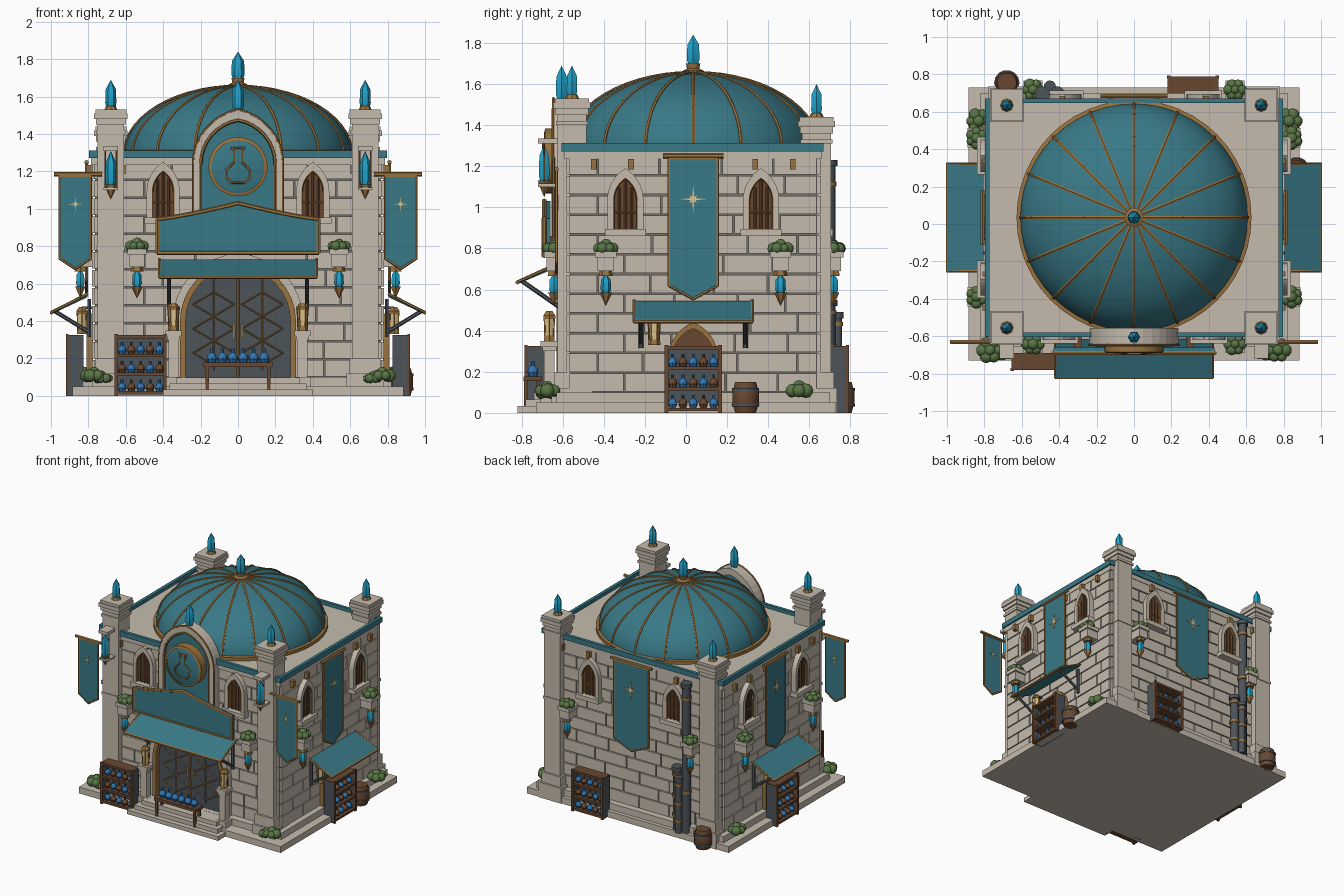
import bpy, bmesh, random
from math import sin, cos, pi, radians, sqrt, atan2
from mathutils import Matrix, Vector

random.seed(4)
if "Cube" in bpy.data.objects:
    bpy.data.objects.remove(bpy.data.objects["Cube"])

COLOURS = {
    "stone": (0.56, 0.50, 0.42), "mortar": (0.17, 0.15, 0.125), "teal": (0.04, 0.19, 0.24),
    "gold": (0.32, 0.17, 0.05), "cream": (0.72, 0.55, 0.26), "wood": (0.14, 0.065, 0.03),
    "iron": (0.075, 0.088, 0.10), "crystal": (0.015, 0.36, 0.58),
    "bottle_blue": (0.03, 0.18, 0.45), "leaf": (0.10, 0.18, 0.06)}
T = Matrix.Translation
WORLD = Matrix()
FRONT = T((0, -0.575, 0))
RIGHT = T((0.775, 0.035, 0)) @ Matrix.Rotation(pi / 2, 4, 'Z')
LEFT = Matrix.Diagonal((-1, 1, 1, 1)) @ RIGHT
BACK = T((0, 0.65, 0)) @ Matrix.Rotation(pi, 4, 'Z')
TURN = Matrix.Rotation(pi / 2, 4, 'Z')
parts = {}


def part(name, mat):
    if (name, mat) not in parts:
        parts[name, mat] = bmesh.new()
    return parts[name, mat]


def box(name, mat, M, x0, x1, y0, y1, z0, z1):
    mid = T(((x0 + x1) / 2, (y0 + y1) / 2, (z0 + z1) / 2))
    size = Matrix.Diagonal((x1 - x0, y1 - y0, z1 - z0, 1))
    bmesh.ops.create_cube(part(name, mat), size=1, matrix=M @ mid @ size)


def prism(name, mat, M, pts, y0, y1):
    bm = part(name, mat)
    a, b = [[bm.verts.new(M @ Vector((x, y, z))) for x, z in pts] for y in (y0, y1)]
    bm.faces.new(a)
    bm.faces.new(b[::-1])
    for i in range(len(pts)):
        bm.faces.new((a[i - 1], a[i], b[i], b[i - 1]))


def lathe(name, mat, M, prof, n=12):
    bm = part(name, mat)
    rings = [[bm.verts.new(M @ Vector((r * cos(2 * pi * i / n), r * sin(2 * pi * i / n), z)))
              for i in range(n if r > 0 else 1)] for r, z in prof]
    for a, b in zip(rings, rings[1:]):
        for i in range(n):
            q = (a[i % len(a)], a[(i + 1) % len(a)], b[(i + 1) % len(b)], b[i % len(b)])
            bm.faces.new(list(dict.fromkeys(q)))


def rod(name, mat, M, pts, r=0.008, n=6, closed=False):
    pts = [M @ Vector(p) for p in pts]
    for a, b in zip(pts, pts[1:] + (pts[:1] if closed else [])):
        d = b - a
        bmesh.ops.create_cone(part(name, mat), cap_ends=True, segments=n, radius1=r, radius2=r,
                              depth=d.length + r * 0.7,
                              matrix=T((a + b) / 2) @ d.to_track_quat('Z', 'Y').to_matrix().to_4x4())


def arch(w, z0, spring, apex, n=8):
    """Pointed arch outline from bottom right, over the apex, to bottom left."""
    h = apex - spring
    c = (h * h - w * w) / (2 * w)
    end = atan2(h, c)
    half = [((w + c) * cos(end * i / n) - c, spring + (w + c) * sin(end * i / n)) for i in range(n + 1)]
    right = [(w, z0)] + half
    return right + [(-x, z) for x, z in right[-2::-1]]


def arch_frame(name, mat, M, outer, inner, y0, y1):
    for i in range(len(outer) - 1):
        prism(name, mat, M, [outer[i], outer[i + 1], inner[i + 1], inner[i]], y0, y1)


def line(pts, y):
    return [(x, y, z) for x, z in pts]


def crystal(M, r, h):
    lathe("crystals", "crystal", M, [(0, 0), (r * 0.7, 0), (r, h * 0.2), (r * 0.9, h * 0.68), (0, h)], 6)


def bush(M, size):
    for i in range(7):
        a = i * 2 * pi / 6
        p = (0, 0, size * 0.6) if i == 6 else (cos(a) * size * 0.65, sin(a) * size * 0.65, size * 0.3)
        s = size * random.uniform(0.45, 0.6)
        bmesh.ops.create_icosphere(part("bushes", "leaf"), subdivisions=2, radius=s, matrix=M @ T(p))


def bottle(M, mat, s=1):
    prof = [(0, 0), (.016, 0), (.023, .016), (.018, .034), (.007, .044), (.007, .062), (0, .062)]
    lathe("bottles", mat, M, [(r * s, z * s) for r, z in prof], 8)


def shelf(M, x, y):
    S = M @ T((x, y, 0))
    box("shelf_back", "iron", S, -.135, .135, -.01, 0, 0, .32)
    for s in (-1, 1):
        box("shelf_sides", "iron", S, s * .13 - .006, s * .13 + .006, -.085, 0, 0, .32)
        box("shelf_posts", "wood", S, s * .13 - .009, s * .13 + .009, -.095, -.08, 0, .33)
    for k in range(4):
        z = .02 + k * .1
        box("shelf_boards", "wood", S, -.135, .135, -.09, 0, z - .012, z + .005)
        for i in range(5 if k < 3 else 0):
            bottle(S @ T((-.1 + i * .05, -.055, z + .005)), "wood" if (i + k) % 2 else "bottle_blue")


def barrel(x, y):
    B = T((x, y, 0))
    lathe("barrels", "wood", B, [(0, 0), (.052, 0), (.066, .05), (.066, .1), (.052, .15), (0, .15)], 14)
    for z in (.03, .105):
        lathe("barrel_hoops", "iron", B, [(.06, z), (.068, z), (.068, z + .015), (.06, z + .015)], 14)


def lantern(M, x, y, z):
    L = M @ T((x, y, z))
    lathe("lantern_glass", "cream", L, [(0, .02), (.02, .02), (.026, .11), (0, .11)], 6)
    for z0, r in ((0, .03), (.11, .034)):
        lathe("lantern_caps", "gold", L, [(0, z0), (r, z0), (r, z0 + .014), (r * .5, z0 + .035), (0, z0 + .035)], 6)
    for i in range(6):
        a = i * pi / 3
        rod("lantern_bars", "gold", L, [(.024 * cos(a), .024 * sin(a), .01), (.028 * cos(a), .028 * sin(a), .115)], .004, 4)


def star(M, x, y0, y1, z, size):
    pts = [(x + sin(i * pi / 8) * r, z + cos(i * pi / 8) * r)
           for i in range(16) for r in [size * (1 if i % 4 == 0 else .42 if i % 4 == 2 else .2)]]
    prism("banner_stars", "cream", M, pts, y0, y1)


def banner(M, x, w, top, bottom, y, point):
    pts = [(x - w, top), (x + w, top), (x + w, bottom + point), (x, bottom), (x - w, bottom + point)]
    prism("banners", "teal", M, pts, y - .005, y + .005)
    rod("banner_edges", "gold", M, line(pts, y), .008, 6, True)
    rod("banner_poles", "gold", M, [(x - w - .025, y, top + .01), (x + w + .025, y, top + .01)], .012)
    star(M, x, y - .009, y + .009, top - .15 if w < .1 else top - .2, .038 if w < .1 else .065)


def awning(M, w, high, low, foot):
    (y0, z0), (y1, z1) = high, low
    prism("awnings", "teal", M @ TURN, [(y0, z0), (y1, z1), (y1, z1 - .018), (y0, z0 - .018)], -w, w)
    for s in (-1, 1):
        rod("awning_trim", "gold", M, [(s * w, y0, z0), (s * w, y1, z1 - .008)], .008)
        rod("awning_braces", "iron", M, [(s * w * .88, y1 * .9, z1 - .005), (s * w * .88, -.02, foot)], .011)
        rod("awning_braces", "iron", M, [(s * w * .88, -.02, foot - .02), (s * w * .88, -.02, z0 - .03)], .012)
    rod("awning_trim", "gold", M, [(-w, y1, z1 - .01), (w, y1, z1 - .01)], .01)


def window(M, x, z):
    W = M @ T((x, 0, z))
    outer, inner = arch(.088, 0, .16, .315), arch(.06, .02, .16, .27)
    arch_frame("window_frames", "stone", W, outer, inner, -.045, 0)
    prism("window_panels", "wood", W, inner, -.02, 0)
    rod("window_trim", "gold", W, line(inner, -.035), .007)
    for u, top in ((-.03, .22), (0, .26), (.03, .22)):
        rod("window_bars", "wood", W, [(u, -.024, .02), (u, -.024, top)], .007, 4)
    rod("window_trim", "gold", W, [(-.06, -.026, .1), (.06, -.026, .1)], .005, 4)
    box("window_sills", "stone", W, -.1, .1, -.065, 0, -.015, .02)


def planter(M, x):
    P = M @ T((x, -.068, 0))
    box("planters", "stone", P, -.052, .052, -.048, .068, .755, .785)
    box("planters", "stone", P, -.04, .04, -.036, .068, .69, .755)
    bush(P @ T((0, 0, .785)), .052)
    lathe("planter_caps", "gold", P, [(0, .665), (.035, .665), (.03, .69), (0, .69)], 6)
    crystal(P @ T((0, 0, .58)), .026, .1)
    lathe("planter_tips", "gold", P, [(0, .52), (.022, .565), (.032, .585), (0, .585)], 6)


# Plinth, steps and wall core
box("plinth", "stone", WORLD, -.885, .885, -.73, .73, 0, .05)
box("plinth", "stone", WORLD, -.82, .82, -.63, .70, .05, .1)
for i, (w, y) in enumerate(((.4, -.82), (.365, -.78), (.33, -.74))):
    box("front_steps", "stone", WORLD, -w, w, y, -.55, 0, .033 * (i + 1))
box("wall_core", "mortar", WORLD, -.765, .765, -.565, .64, .05, 1.25)

# Bricks, corbels, windows and planters on every wall
for M, half, win, winz, plant in ((FRONT, .77, .4, .935, .54), (RIGHT, .605, .33, .875, .425),
                                  (LEFT, .605, .33, .875, .425), (BACK, .77, .37, .875, .54)):
    for row in range(12):
        z, x = .1 + row * .096, -half
        step = .14 if row % 2 else .27
        while x < half - .01:
            end = min(x + step, half)
            end = half if half - end < .07 else end
            box("bricks", "stone", M, x + .004, end - .004, -.006, .012, z + .004, z + .092)
            x, step = end, random.uniform(.22, .31)
    for s in (-1, 1):
        window(M, s * win, winz)
        planter(M, s * plant)
        for k in (.16, .5, .8):
            box("corbels", "gold", M, s * k * half - .014, s * k * half + .014, -.035, 0, 1.185, 1.235)

# Roof deck, cornice and teal edge
box("cornice", "stone", WORLD, -.785, .785, -.592, .66, 1.235, 1.285)
for s in (-1, 1):
    box("roof_edge", "teal", WORLD, s * .785 - .012, s * .785 + .012, -.605, .67, 1.272, 1.312)
for y in (-.593, .658):
    box("roof_edge", "teal", WORLD, -.79, .79, y - .012, y + .012, 1.272, 1.312)

# Dome with ribs, ring and finial
D = T((0, .035, 1.285))
curve = [(.61 * cos(i * pi / 28), .37 * sin(i * pi / 28)) for i in range(14)] + [(0, .37)]
lathe("dome", "teal", D, curve, 48)
lathe("dome_ring", "gold", D, [(.6, 0), (.628, 0), (.628, .025), (.6, .03)], 48)
for k in range(16):
    a = k * pi / 8
    rod("dome_ribs", "gold", D, [(r * cos(a), r * sin(a), z) for r, z in curve], .009)
lathe("dome_finial", "gold", D, [(0, .36), (.05, .36), (.05, .38), (.03, .39), (.035, .415), (0, .415)], 12)
crystal(D @ T((0, 0, .405)), .036, .15)

# Corner pillars
for s in (-1, 1):
    for y, top in ((-.555, 1.53), (.635, 1.44)):
        P = T((s * .68, y, 0))
        for r, z0, z1 in ((.1, 0, .12), (.085, .12, .2), (.07, .2, top), (.076, .78, .8), (.078, top - .13, top - .11),
                          (.08, top - .08, top - .05), (.09, top - .05, top - .02), (.083, top - .02, top)):
            box("corner_pillars", "stone", P, -r, r, -r, r, z0, z1)
        lathe("pillar_sockets", "gold", P, [(0, top), (.035, top), (.025, top + .02), (0, top + .02)], 8)
        crystal(P @ T((0, 0, top + .005)), .03, .155)
    # Hanging crystal lights, flags and ground bushes
    H = T((s * .68, -.69, 0))
    crystal(H @ T((0, 0, 1.12)), .03, .19)
    lathe("light_tips", "gold", H, [(0, 1.05), (.02, 1.09), (.036, 1.13), (0, 1.13)], 6)
    box("light_hoods", "stone", H, -.038, .038, -.03, .07, 1.31, 1.335)
    box("light_brackets", "stone", H, -.038, .038, -.03, .07, 1.1, 1.115)
    for u in (-.03, .03):
        rod("light_bars", "gold", H, [(u, 0, 1.11), (u, 0, 1.32)], .005, 4)
    banner(T((0, -.63, 0)), s * .87, .083, 1.175, .68, 0, .055)
    rod("banner_poles", "gold", WORLD, [(s * .73, -.63, 1.185), (s * .98, -.63, 1.185)], .011)
    bush(T((s * .77, -.675, .09)), .06)
    bush(T((s * .72, -.68, .08)), .045)
    bush(T((s * .83, .55, .09)), .06)

# Front door with gold tracery
door, hood = arch(.28, .1, .4, .69), arch(.31, .1, .4, .72)
prism("door", "iron", FRONT, door, -.015, 0)
arch_frame("door_surround", "stone", FRONT, arch(.35, .1, .4, .76), hood, -.045, 0)
arch_frame("door_frame", "gold", FRONT, hood, door, -.055, 0)
rod("door_tracery", "gold", FRONT, [(0, -.018, .1), (0, -.018, .68)], .008, 4)
for s in (-1, 1):
    for z in (.23, .36, .49):
        d = [(s * .02, z), (s * .13, z + .065), (s * .24, z), (s * .13, z - .065)]
        rod("door_tracery", "gold", FRONT, line(d, -.018), .004, 4, True)
    rod("door_tracery", "gold", FRONT, [(s * .13, -.018, .14), (s * .13, -.018, .62)], .004, 4)
    rod("door_handles", "cream", FRONT, [(s * .02, -.03, .31), (s * .02, -.03, .38)], .007)
    C = T((s * .345, -.665, 0))
    for r, z0, z1 in ((.042, .03, .1), (.026, .1, .3), (.034, .3, .32), (.042, .32, .35)):
        box("porch_columns", "stone", C, -r, r, -r, r, z0, z1)
    lantern(C, 0, 0, .35)

# Front awning and sign
awning(FRONT, .42, (-.04, .73), (-.245, .645), .5)
sign = [(-.43, .765), (.43, .765)] + [(.43 - i * .043, .945 + .085 * (1 - abs(1 - i / 10)) ** 1.25)
                                      for i in range(21)]
prism("sign", "teal", FRONT, sign, -.12, -.085)
rod("sign_edge", "gold", FRONT, line(sign, -.115), .012, 6, True)
for s in (-1, 1):
    box("sign_mounts", "wood", FRONT, s * .3 - .02, s * .3 + .02, -.09, 0, .8, .86)

# Central gable with medallion and flask emblem
g_out, g_in = arch(.24, .8, 1.24, 1.53), arch(.2, .8, 1.24, 1.475)
prism("gable_panel", "teal", FRONT, g_in, -.045, .01)
arch_frame("gable_arch", "stone", FRONT, g_out, g_in, -.075, .02)
rod("gable_trim", "gold", FRONT, line(g_in, -.07), .01)
rod("gable_trim", "gold", FRONT, line(g_out, -.07), .007)
crystal(T((0, -.605, 1.52)), .033, .17)
R = FRONT @ T((0, -.045, 1.225)) @ Matrix.Rotation(pi / 2, 4, 'X')
lathe("medallion", "teal", R, [(0, 0), (.145, 0), (.145, .06), (.1, .072), (0, .076)], 32)
lathe("medallion_rim", "gold", R, [(.14, 0), (.158, 0), (.158, .065), (.14, .07)], 32)
flask = [(.035, .1), (.022, .09), (.022, .025), (.065, -.02), (.065, -.055), (.035, -.085)]
flask += [(-x, z) for x, z in flask[::-1]]
rod("flask_emblem", "gold", FRONT, [(x, -.12, z + 1.225) for x, z in flask], .006, 6, True)

# Side awnings, niches, banners and shelves
for M in (RIGHT, LEFT):
    awning(M, .288, (-.03, .545), (-.222, .455), .34)
    niche = arch(.1, .1, .27, .41)
    prism("side_niches", "wood", M, niche, -.015, 0)
    arch_frame("niche_frames", "gold", M, arch(.12, .1, .27, .44), niche, -.035, 0)
    banner(M, 0, .118, 1.24, .555, -.035, .065)
    lantern(M, -.19, -.06, .33)
    box("lantern_arms", "iron", M, -.197, -.183, -.06, 0, .465, .477)
    shelf(M, 0, -.05)
banner(BACK, 0, .15, 1.24, .555, -.035, .065)
shelf(BACK, -.315, -.048)
shelf(FRONT, -.52, -.115)
barrel(.87, .29)
barrel(-.68, .755)

# Bench with bottles
box("bench", "wood", WORLD, -.185, .185, -.79, -.7, .155, .178)
for s in (-1, 1):
    for y in (-.78, -.72):
        box("bench", "wood", WORLD, s * .165 - .01, s * .165 + .01, y - .008, y + .008, .03, .16)
for i in range(6):
    bottle(T((-.14 + i * .056, -.745, .178)), "bottle_blue", 1.2)

# Back pipes with gold collars
for x, y, r, top in ((-.49, .695, .032, 1.2), (-.41, .695, .032, .52), (-.45, .735, .025, .46)):
    P = T((x, y, 0))
    lathe("back_pipes", "iron", P, [(0, .05), (r, .05), (r, top), (r * 1.3, top), (r * 1.3, top + .03), (0, top + .03)], 12)
    for f in (.3, .6, .92):
        z = top * f
        lathe("pipe_collars", "gold", P, [(r, z), (r * 1.2, z), (r * 1.2, z + .02), (r, z + .02)], 12)

# Turn the collected parts into objects
mats = {}
for name, c in COLOURS.items():
    m = mats[name] = bpy.data.materials.new(name)
    m.use_nodes = True
    m.diffuse_color = (*c, 1)
    m.node_tree.nodes["Principled BSDF"].inputs["Base Color"].default_value = (*c, 1)
for (name, mat), bm in parts.items():
    bmesh.ops.recalc_face_normals(bm, faces=bm.faces)
    for f in bm.faces:
        f.smooth = True
    for e in bm.edges:
        e.smooth = len(e.link_faces) == 2 and e.calc_face_angle(pi) < radians(35)
    me = bpy.data.meshes.new(name)
    bm.to_mesh(me)
    bm.free()
    me.materials.append(mats[mat])
    bpy.context.collection.objects.link(bpy.data.objects.new(name, me))
